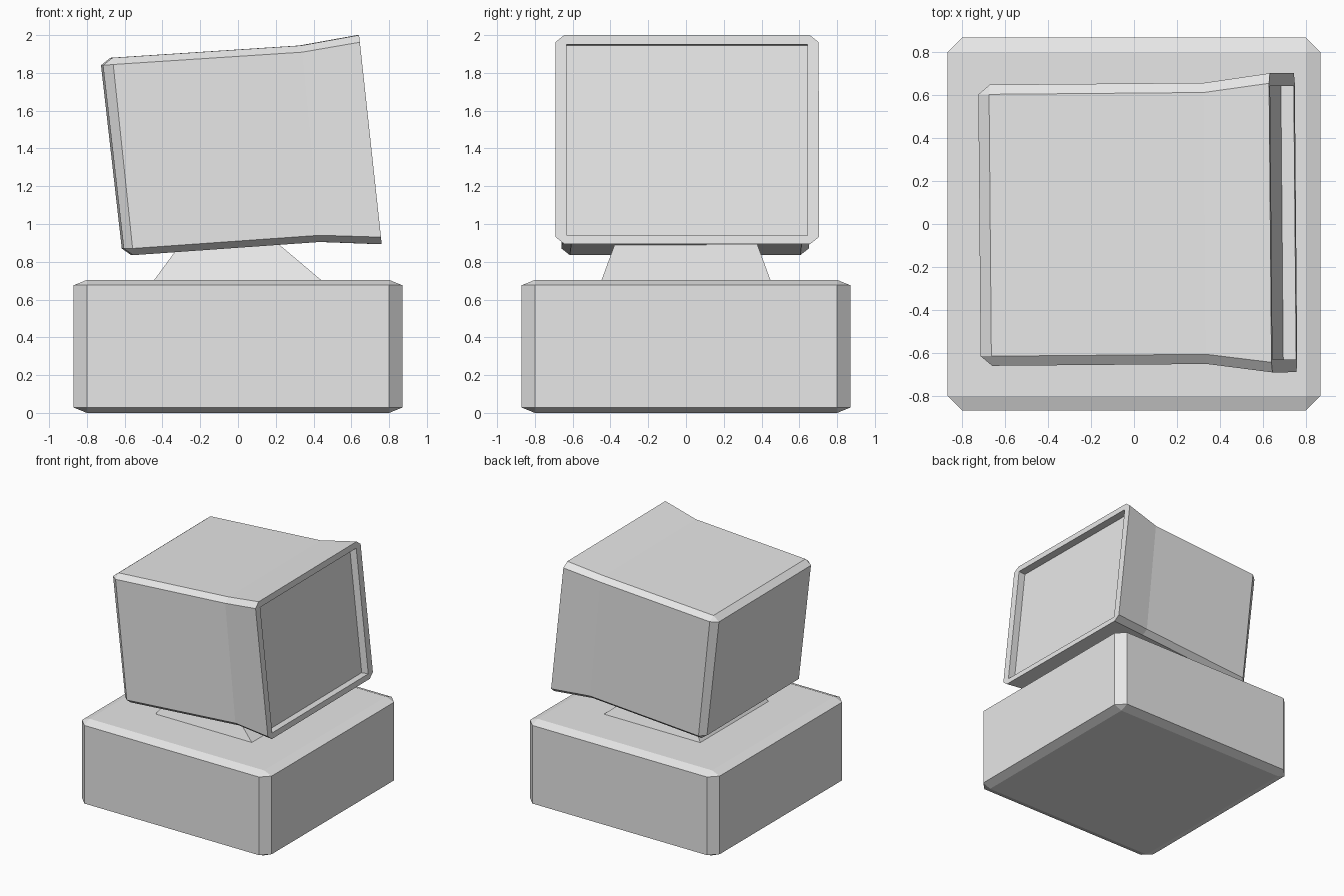
import bpy, bmesh, math
from mathutils import Matrix

default = bpy.data.objects.get("Cube")
if default:
    bpy.data.objects.remove(default, do_unlink=True)

grey = bpy.data.materials.new("light_grey")
grey.use_nodes = True
grey.diffuse_color = (0.8, 0.8, 0.8, 1)
grey.node_tree.nodes["Principled BSDF"].inputs["Base Color"].default_value = (0.8, 0.8, 0.8, 1)


def finish(name, bm):
    bmesh.ops.recalc_face_normals(bm, faces=bm.faces)
    mesh = bpy.data.meshes.new(name)
    bm.to_mesh(mesh)
    bm.free()
    mesh.materials.append(grey)
    obj = bpy.data.objects.new(name, mesh)
    bpy.context.collection.objects.link(obj)
    return obj


def ring(bm, top, bottom, half, cut=0.0):
    """Cross-section across y between two (x, z) points; cut chamfers its corners."""
    def at(y, t):
        x, z = (b + (a - b) * t for a, b in zip(top, bottom))
        return bm.verts.new((x, y, z))
    if not cut:
        return [at(y, t) for y, t in ((-half, 0), (half, 0), (half, 1), (-half, 1))]
    c, k = half - cut, 0.034
    return [at(y, t) for y, t in ((-c, 0), (c, 0), (half, k), (half, 1 - k),
                                  (c, 1), (-c, 1), (-half, 1 - k), (-half, k))]


def bridge(bm, a, b):
    """Join two rings of equal length with quads."""
    n = len(a)
    for i in range(n):
        j = (i + 1) % n
        bm.faces.new((a[i], a[j], b[j], b[i]))


def bridge_corners(bm, quad, octagon):
    """Join a four-point ring to an eight-point ring: sides plus corner triangles."""
    for i in range(4):
        j = (i + 1) % 4
        bm.faces.new((quad[i], quad[j], octagon[2 * i + 1], octagon[2 * i]))
        bm.faces.new((quad[j], octagon[(2 * i + 2) % 8], octagon[2 * i + 1]))


# Case: chamfered box, flattened after the chamfer
bm = bmesh.new()
bmesh.ops.create_cube(bm, size=2)
bmesh.ops.bevel(bm, geom=bm.edges[:], offset=0.08, segments=1, affect='EDGES')
bmesh.ops.transform(bm, verts=bm.verts, matrix=Matrix.Translation((0, 0, 0.352))
                    @ Matrix.Diagonal((0.87, 0.87, 0.352, 1)))
finish("computer_case", bm)

# Stand: tapered neck, leaning back into the monitor
bm = bmesh.new()
low = [bm.verts.new((x, y, 0.695)) for x, y in ((-.45, -.45), (.45, -.45), (.45, .45), (-.45, .45))]
high = [bm.verts.new((x, y, 0.94)) for x, y in ((-.27, -.36), (.16, -.36), (.16, .36), (-.27, .36))]
bridge(bm, low, high)
bm.faces.new(low)
bm.faces.new(high)
finish("monitor_stand", bm)

# Monitor: tilted shell that flares towards the screen on +x
bm = bmesh.new()
back = ring(bm, (-.72, 1.84), (-.61, .87), .61)
rear = ring(bm, (-.67, 1.88), (-.56, .835), .655, .045)
middle = ring(bm, (.33, 1.945), (.43, .905), .655, .045)
front = ring(bm, (.635, 2.0), (.755, .893), .697, .047)
rim = ring(bm, (.64, 1.95), (.75, .938), .637)
screen = ring(bm, (.58, 1.944), (.69, .932), .637)
bm.faces.new(back)
bridge_corners(bm, back, rear)
bridge(bm, rear, middle)
bridge(bm, middle, front)
bridge_corners(bm, rim, front)
bridge(bm, rim, screen)
bm.faces.new(screen)
monitor = finish("monitor", bm)
monitor.rotation_euler.z = math.radians(0.5)
